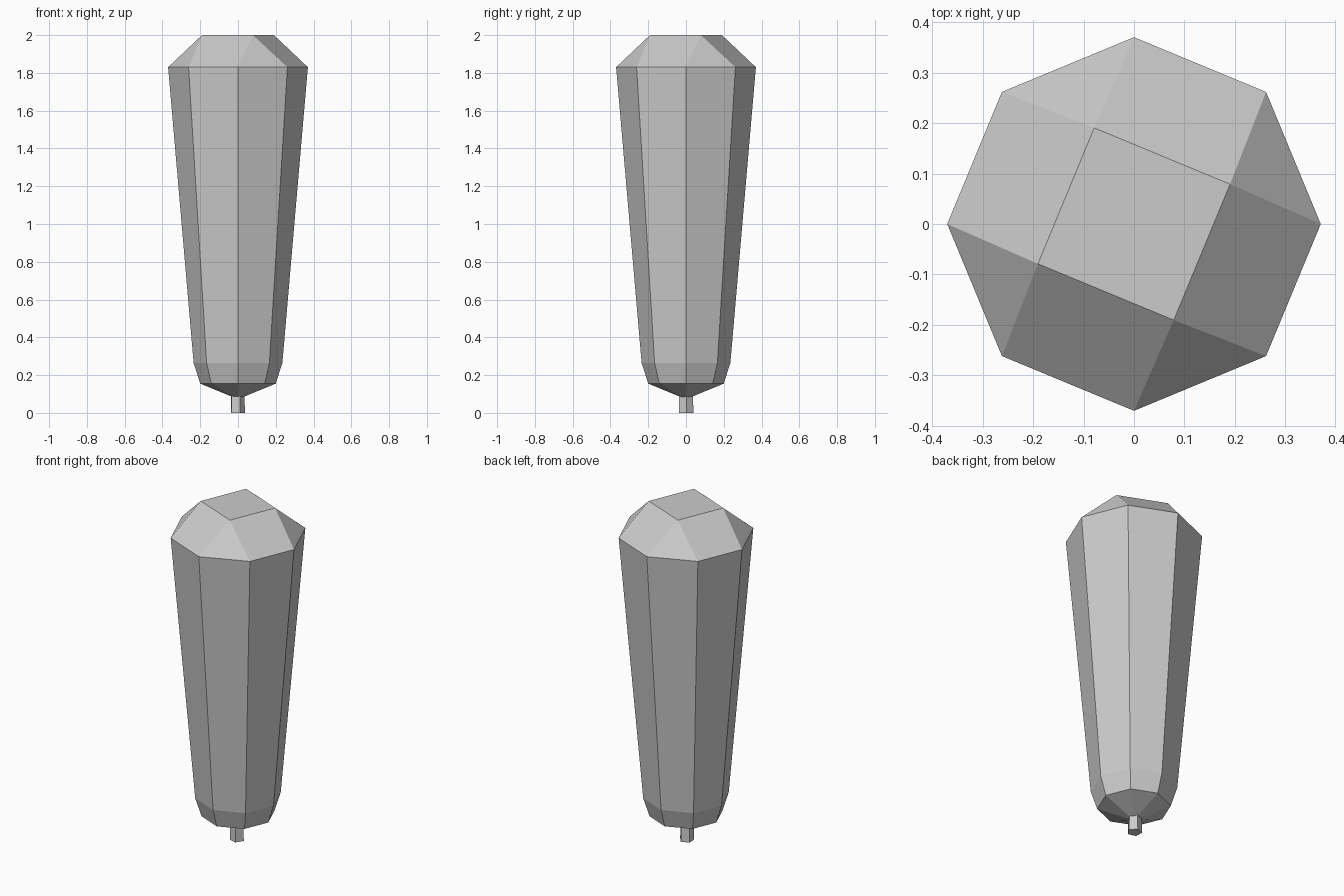
import bpy
import bmesh
import math

cube = bpy.data.objects.get("Cube")
if cube:
    bpy.data.objects.remove(cube, do_unlink=True)


def make_material(name, rgb):
    mat = bpy.data.materials.new(name)
    mat.use_nodes = True
    colour = (*rgb, 1.0)
    mat.diffuse_color = colour
    mat.node_tree.nodes["Principled BSDF"].inputs["Base Color"].default_value = colour
    return mat


def faceted_solid(name, rings, mat, offset_x=0.0):
    """Convex flat-faced solid through rings of (sides, radius, height, turn in degrees)."""
    bm = bmesh.new()
    for sides, radius, height, turn in rings:
        for i in range(sides):
            a = math.radians(turn) + math.tau * i / sides
            bm.verts.new((offset_x + radius * math.cos(a), radius * math.sin(a), height))
    bmesh.ops.convex_hull(bm, input=bm.verts[:])
    # Merge the coplanar hull triangles back into clean panels
    bmesh.ops.dissolve_limit(bm, angle_limit=math.radians(1.0),
                             verts=bm.verts[:], edges=bm.edges[:])
    bmesh.ops.recalc_face_normals(bm, faces=bm.faces[:])
    mesh = bpy.data.meshes.new(name)
    bm.to_mesh(mesh)
    bm.free()
    mesh.materials.append(mat)
    obj = bpy.data.objects.new(name, mesh)
    bpy.context.collection.objects.link(obj)
    return obj


grey = make_material("plain grey", (0.6, 0.6, 0.6))

# Tapered eight-sided body, closed by a turned square on top
faceted_solid("body", [
    (8, 0.03, 0.085, 0),
    (8, 0.20, 0.155, 0),
    (8, 0.235, 0.265, 0),
    (8, 0.37, 1.83, 0),
    (4, 0.206, 2.0, 22.5),
], grey)

# Short five-sided stem under the body
faceted_solid("stem", [
    (5, 0.041, 0.0, 3),
    (5, 0.038, 0.10, 3),
], grey, offset_x=-0.004)
